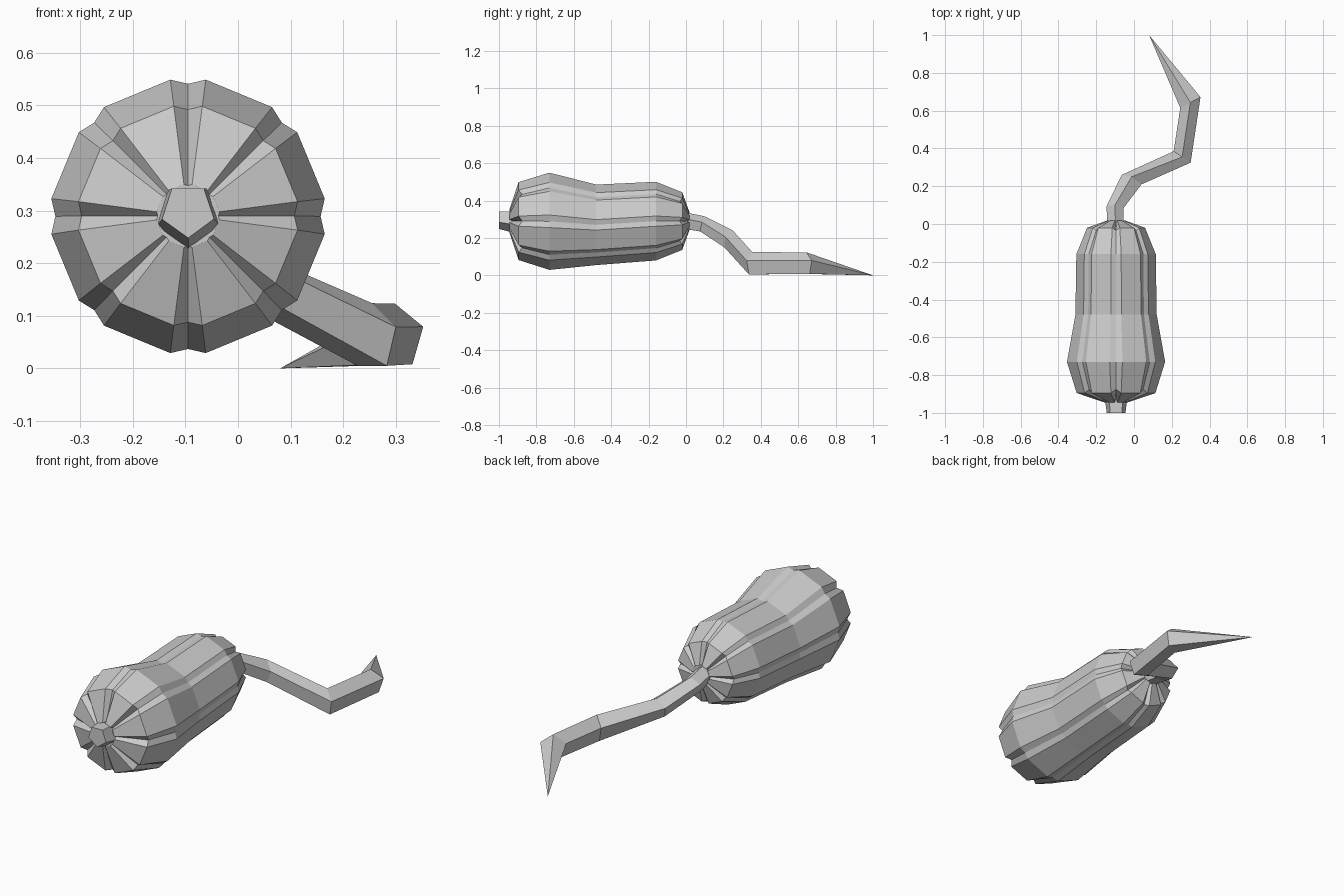
import bpy, bmesh
from math import sin, cos, radians, pi
from mathutils import Vector

if "Cube" in bpy.data.objects:
    bpy.data.objects.remove(bpy.data.objects["Cube"])


def loft(name, rings, tip=None):
    """Skin a list of equal-length point rings; cap the ends or close to a tip."""
    bm = bmesh.new()
    rows = [[bm.verts.new(p) for p in ring] for ring in rings]
    n = len(rows[0])
    for a, b in zip(rows, rows[1:]):
        for i in range(n):
            j = (i + 1) % n
            bm.faces.new((a[i], a[j], b[j], b[i]))
    bm.faces.new(rows[0][::-1])
    if tip:
        t = bm.verts.new(tip)
        for i in range(n):
            bm.faces.new((rows[-1][i], rows[-1][(i + 1) % n], t))
    else:
        bm.faces.new(rows[-1])
    bmesh.ops.recalc_face_normals(bm, faces=bm.faces)
    mesh = bpy.data.meshes.new(name)
    bm.to_mesh(mesh)
    bm.free()
    obj = bpy.data.objects.new(name, mesh)
    bpy.context.collection.objects.link(obj)
    return obj


CX = -0.095


def body_ring(y, r, z, groove_y):
    """Eight flat lobes separated by narrow V grooves."""
    pts = []
    for k in range(8):
        for off, scale, dy in ((-7.4, 1, 0), (0, 0.962, groove_y), (7.4, 1, 0)):
            a = radians(45 * k + off)
            pts.append((CX + r * scale * sin(a), y + dy, z + r * scale * cos(a)))
    return pts


# Gourd body: y, radius, centre height, groove inset along the axis
profile = [(-0.945, 0.06, 0.29, 0.02), (-0.895, 0.21, 0.29, 0.02),
           (-0.73, 0.262, 0.289, 0), (-0.48, 0.217, 0.27, 0),
           (-0.16, 0.212, 0.29, 0), (-0.02, 0.155, 0.29, -0.015),
           (0.018, 0.05, 0.29, -0.015)]
loft("gourd_body", [body_ring(*p) for p in profile])

# Five-sided stub on the front end
stub = []
for y, r, z in ((-1.0, 0.052, 0.30), (-0.92, 0.063, 0.29)):
    stub.append([(CX + r * sin(2 * pi * i / 5 + 0.62), y, z + r * cos(2 * pi * i / 5 + 0.62))
                 for i in range(5)])
loft("blossom_stub", stub)


def stem_ring(left, right, low, high, tilt):
    """Pentagon with its apex up, spanning two shoulder points."""
    l, r = Vector(left), Vector(right)
    mid, half = (l + r) / 2, (r - l) / 2
    h = high - low
    shape = ((0, high, tilt), (1, low + 0.62 * h, 0), (0.62, low, -tilt),
             (-0.62, low, -tilt), (-1, low + 0.62 * h, 0))
    return [(mid.x + half.x * s, mid.y + half.y * s + dy, z) for s, z, dy in shape]


# Winding stem ending in a point
stem = [((-0.142, -0.02), (-0.055, -0.02), 0.25, 0.34, 0),
        ((-0.145, 0.095), (-0.055, 0.085), 0.235, 0.315, 0.012),
        ((-0.065, 0.26), (0.04, 0.21), 0.15, 0.24, 0.015),
        ((0.21, 0.385), (0.30, 0.325), 0.005, 0.124, 0),
        ((0.245, 0.615), (0.352, 0.672), 0.008, 0.123, 0)]
loft("curled_stem", [stem_ring(*s) for s in stem], tip=(0.08, 1.0, 0.0))
